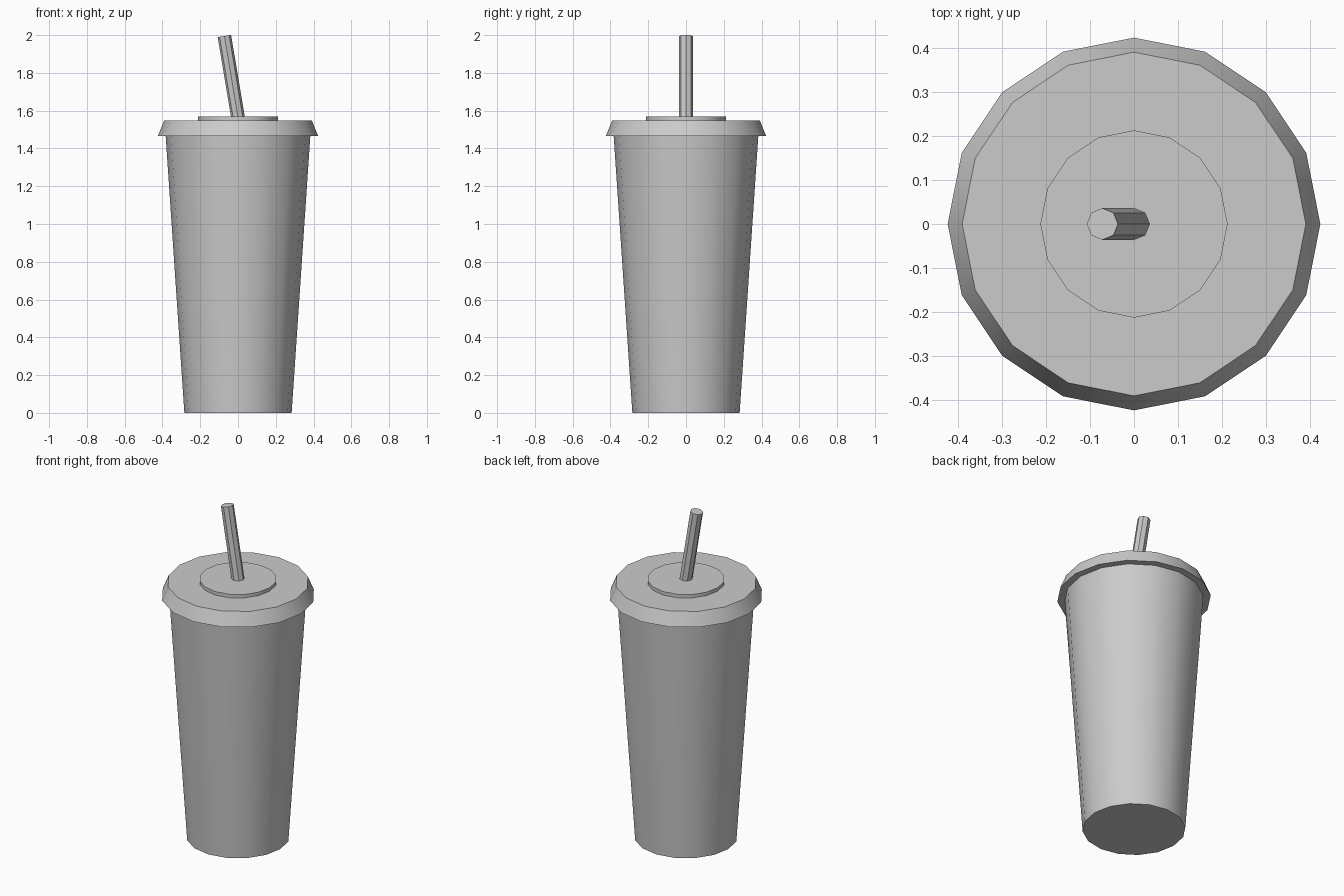
import bpy, bmesh, math
from mathutils import Vector, Matrix

if "Cube" in bpy.data.objects:
    bpy.data.objects.remove(bpy.data.objects["Cube"])


def frustum(name, sides, r_bottom, r_top, start, end):
    """Closed tapered cylinder running from start to end, smooth sides and sharp rims."""
    start, end = Vector(start), Vector(end)
    axis = end - start
    tilt = Vector((0, 0, 1)).rotation_difference(axis).to_matrix().to_4x4()
    bm = bmesh.new()
    bmesh.ops.create_cone(bm, cap_ends=True, segments=sides, radius1=r_bottom,
                          radius2=r_top, depth=axis.length,
                          matrix=Matrix.Translation((start + end) / 2) @ tilt)
    mesh = bpy.data.meshes.new(name)
    bm.to_mesh(mesh)
    bm.free()
    obj = bpy.data.objects.new(name, mesh)
    bpy.context.collection.objects.link(obj)
    bpy.ops.object.select_all(action='DESELECT')
    obj.select_set(True)
    bpy.context.view_layer.objects.active = obj
    bpy.ops.object.shade_smooth_by_angle(angle=math.radians(35))
    return obj


# Tapered cup body
frustum("cup", 16, 0.284, 0.383, (0, 0, 0), (0, 0, 1.467))
# Flared lid overhanging the cup
frustum("lid", 16, 0.424, 0.391, (0, 0, 1.467), (0, 0, 1.548))
# Raised disc in the middle of the lid
frustum("lid_disc", 16, 0.213, 0.213, (0, 0, 1.548), (0, 0, 1.569))
# Leaning straw, sunk slightly into the lid
frustum("straw", 8, 0.036, 0.036, (0.004, 0, 1.54), (-0.072, 0, 1.995))
